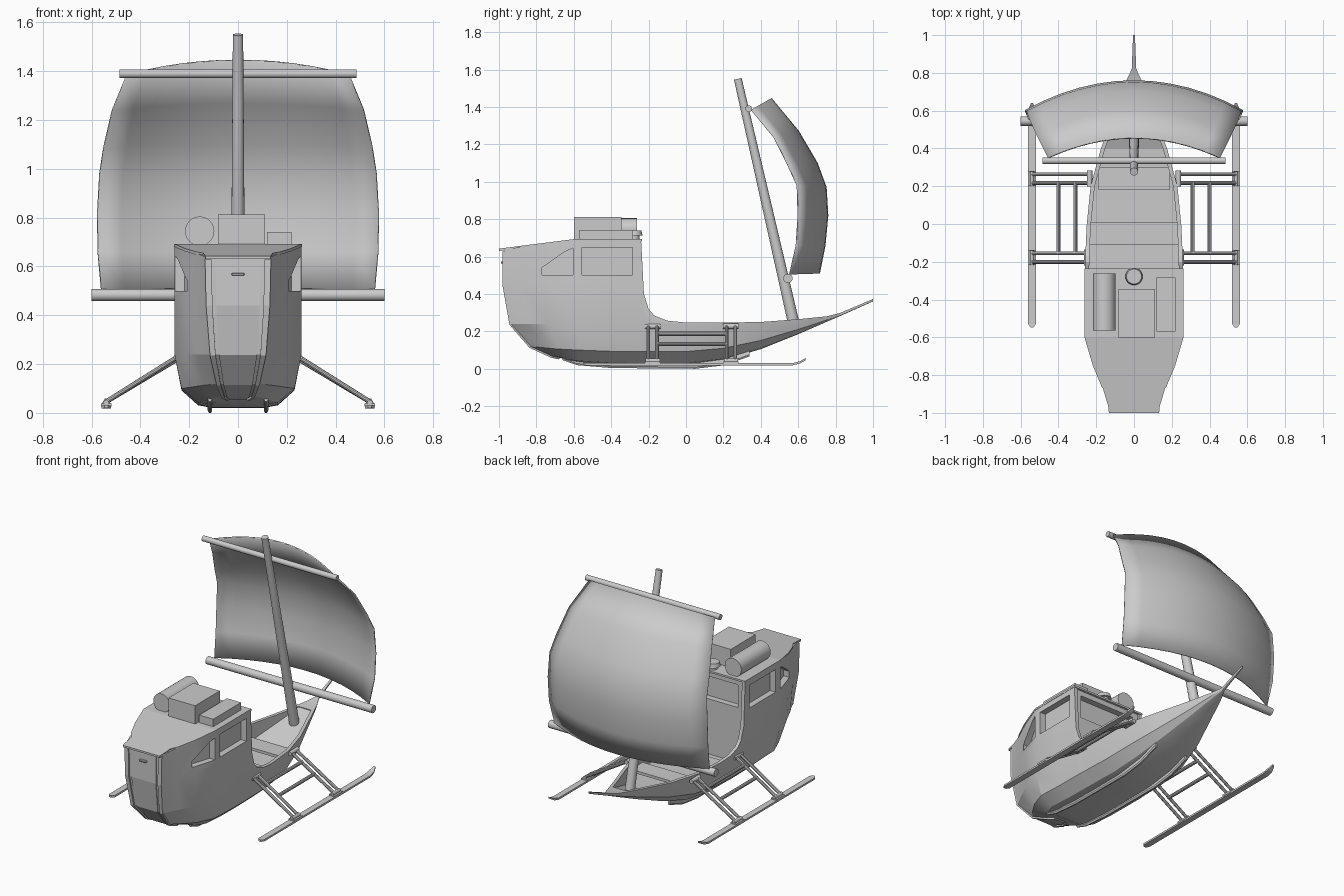
import bpy, bmesh, math
from mathutils import Vector

if "Cube" in bpy.data.objects:
    bpy.data.objects.remove(bpy.data.objects["Cube"])

def mesh_obj(name, verts, faces, smooth=None):
    me = bpy.data.meshes.new(name)
    me.from_pydata(verts, [], faces)
    bm = bmesh.new()
    bm.from_mesh(me)
    bmesh.ops.recalc_face_normals(bm, faces=bm.faces)
    bm.to_mesh(me)
    bm.free()
    ob = bpy.data.objects.new(name, me)
    bpy.context.collection.objects.link(ob)
    if smooth:
        smooth_obj(ob, smooth)
    return ob

def activate(ob):
    bpy.ops.object.select_all(action='DESELECT')
    ob.select_set(True)
    bpy.context.view_layer.objects.active = ob

def smooth_obj(ob, angle=30):
    activate(ob)
    bpy.ops.object.shade_smooth_by_angle(angle=math.radians(angle))

def loft(name, rings, smooth=None):
    n = len(rings[0])
    verts = [p for r in rings for p in r]
    faces = [(i*n+j, i*n+(j+1) % n, (i+1)*n+(j+1) % n, (i+1)*n+j)
             for i in range(len(rings)-1) for j in range(n)]
    # caps are strips joining left and right halves
    for base in (0, (len(rings)-1)*n):
        faces += [(base+j, base+j+1, base+n-2-j, base+n-1-j) for j in range(n//2-1)]
    return mesh_obj(name, verts, faces, smooth)

def box(name, x0, x1, y0, y1, z0, z1, bevel=0):
    ob = loft(name, [[(x0, y, z0), (x0, y, z1), (x1, y, z1), (x1, y, z0)] for y in (y0, y1)])
    if bevel:
        m = ob.modifiers.new('bevel', 'BEVEL')
        m.width, m.segments = bevel, 1
    return ob

def rod(name, a, b, r, r2=None, sides=16):
    a, b = Vector(a), Vector(b)
    bpy.ops.mesh.primitive_cone_add(vertices=sides, radius1=r, radius2=r if r2 is None else r2,
                                    depth=(b-a).length, location=(a+b)/2)
    ob = bpy.context.object
    ob.name = name
    ob.rotation_euler = (b-a).to_track_quat('Z', 'Y').to_euler()
    smooth_obj(ob, 35)
    return ob

def cut(ob, cutter):
    m = ob.modifiers.new('cut', 'BOOLEAN')
    m.operation, m.solver, m.object = 'DIFFERENCE', 'EXACT', cutter
    activate(ob)
    bpy.ops.object.modifier_apply(modifier=m.name)
    bpy.data.objects.remove(cutter)

# hull stations: y, half width, rim height, bottom height, stern rake
ST = [(-.97, .135, .64, .06, 1), (-.87, .165, .652, .05, .8), (-.75, .215, .67, .04, .45),
      (-.6, .26, .69, .032, .15), (-.4, .26, .69, .022, 0), (-.24, .26, .69, .02, 0),
      (-.225, .26, .40, .02, 0), (-.2, .258, .32, .02, 0), (-.17, .257, .285, .02, 0),
      (-.1, .255, .257, .02, 0), (0, .25, .247, .02, 0), (.2, .23, .247, .045, 0),
      (.4, .175, .25, .105, 0), (.6, .10, .265, .185, 0), (.75, .045, .28, .25, 0),
      (.82, .012, .297, .28, 0), (1, .005, .373, .36, 0)]
RAKE = (0, 0, .035, .14, .25, .29)

def lerp_st(y, k):
    for a, b in zip(ST, ST[1:]):
        if a[0] <= y <= b[0]:
            return a[k] + (b[k]-a[k])*(y-a[0])/(b[0]-a[0])

def half_section(i):
    y, w, zr, zb, s = ST[i]
    h = (zr if y > 0 else .245) - zb
    kn = zb + .97*h
    zs = (zr, (zr+kn)/2, kn, zb+.32*h, zb+.05*h, zb)
    ws = (1, .97, .85, .65, .5, .35) if i == 0 else (1, 1, 1, .89, .63, .4)
    return [(w*f, y+r*s, z) for f, r, z in zip(ws, RAKE, zs)]

def full(half):
    return half + [(-x, y, z) for x, y, z in reversed(half)]

hull = loft('hull_and_cabin', [full(half_section(i)) for i in range(len(ST))])

# open cockpit
rings = []
for y in (-.25, -.1, 0, .2, .4, .6, .69):
    w, zf = lerp_st(y, 1)-.022, max(.14, lerp_st(y, 3)+.045)
    rings.append([(w, y, 1), (w, y, zf), (-w, y, zf), (-w, y, 1)])
cut(hull, loft('cockpit_cutter', rings))

# recessed windows
SIDE = [[(-.555, .5), (-.285, .5), (-.285, .648), (-.555, .648)],
        [(-.77, .5), (-.605, .5), (-.605, .645), (-.65, .625), (-.77, .54)]]
for s in (-1, 1):
    for poly in SIDE:
        n = len(poly)
        v = [(s*(lerp_st(y, 1)-.04), y, z) for y, z in poly] + [(s*.4, y, z) for y, z in poly]
        f = [tuple(range(n)), tuple(range(n, 2*n))] + \
            [(j, (j+1) % n, n+(j+1) % n, n+j) for j in range(n)]
        cut(hull, mesh_obj('window_cutter', v, f))
cut(hull, box('front_window_cutter', -.2, .2, -.29, -.1, .5, .648))
smooth_obj(hull, 18)

# roof slab with overhang
loft('roof', [[(w, y, z), (w, y, z-.012), (-w, y, z-.012), (-w, y, z)]
              for y, w, z in ((-1, .133, .642), (-.9, .143, .655), (-.86, .172, .66),
                              (-.75, .218, .674), (-.6, .262, .693), (-.236, .262, .693))])

# stern door and its frame follow the raked stern
def stern_strip(name, f0, f1, t):
    pts = half_section(0)
    pts[0] = (pts[0][0], pts[0][1], .628)
    rings = []
    for i, (x, y, z) in enumerate(pts):
        oz = t*(0, 0, .4, .7, .9, 1)[i]
        oy = t*(1, 1, .9, .7, .4, .2)[i]
        rings.append([(x*f0, y+.01, z), (x*f0, y-oy, z-oz), (x*f1, y-oy, z-oz), (x*f1, y+.01, z)])
    return loft(name, rings)

stern_strip('stern_door', -.68, .68, .006)
stern_strip('door_frame_right', .8, 1, .01)
stern_strip('door_frame_left', -1, -.8, .01)
box('door_handle', -.026, .026, -.99, -.97, .562, .574, .003)

# cockpit benches
for name, y in (('rear_bench', -.05), ('front_bench', .24)):
    w = lerp_st(y+.06, 1)-.015
    box(name, -w, w, y-.06, y+.06, .185, .203)

# roof cargo
box('large_crate', -.082, .11, -.6, -.345, .685, .812)
box('flat_crate', .118, .22, -.57, -.283, .685, .742)
rod('bedroll', (-.157, -.565, .745), (-.157, -.262, .745), .06, sides=24)
rod('chimney_pipe', (0, -.278, .68), (0, -.278, .72), .03)
rod('chimney_cap', (0, -.278, .712), (0, -.278, .738), .046, .04, 20)

# mast and yards
rod('mast', (0, .588, .19), (0, .277, 1.55), .031, .021)
rod('upper_yard', (-.485, .335, 1.39), (.485, .335, 1.39), .018)
rod('lower_yard', (-.6, .545, .483), (.6, .545, .483), .025)

# sail rows: half width, edge y, edge z, centre y, centre z
ROWS = [(.455, .35, 1.385, .455, 1.445), (.515, .47, 1.24, .60, 1.27), (.55, .545, 1.09, .70, 1.10),
        (.567, .595, .98, .748, .97), (.576, .60, .82, .757, .82), (.574, .59, .66, .742, .66),
        (.56, .555, .505, .712, .51)]
N = 12
verts = []
for w, ye, ze, yc, zc in ROWS:
    for j in range(N+1):
        u = 2*j/N-1
        verts.append((w*u, yc+(ye-yc)*u*u, zc+(ze-zc)*u*u))
faces = [(i*(N+1)+j, i*(N+1)+j+1, (i+1)*(N+1)+j+1, (i+1)*(N+1)+j)
         for i in range(len(ROWS)-1) for j in range(N)]
sail = mesh_obj('sail', verts, faces, 40)
m = sail.modifiers.new('thickness', 'SOLIDIFY')
m.thickness, m.offset = .008, 0

# outriggers and keel runners on both sides
for s, side in ((-1, 'left'), (1, 'right')):
    rings = []
    for y, z, w in ((-.548, .026, .008), (-.53, .024, .02), (.57, .024, .02),
                    (.61, .034, .017), (.64, .052, .006)):
        rings.append([(s*.54+w, y, z+.006), (s*.54+w, y, z-.006),
                      (s*.54-w, y, z-.006), (s*.54-w, y, z+.006)])
    loft('ski_' + side, rings)
    for k, yc in (('rear', -.178), ('front', .24)):
        xi = .25 if k == 'rear' else .235
        for d in (-.023, .023):
            rod(f'{k}_arm_{side}', (s*xi, yc+d, .228), (s*.54, yc+d, .046), .01, sides=10)
        rod(f'{k}_arm_hinge_{side}', (s*xi, yc-.042, .227), (s*xi, yc+.042, .227), .014, sides=12)
        rod(f'{k}_ski_hinge_{side}', (s*.54, yc-.038, .043), (s*.54, yc+.038, .043), .011, sides=12)
        box(f'{k}_ski_foot_{side}', s*.54-.022, s*.54+.022, yc-.04, yc+.04, .026, .038)
    for x, z in ((.31, .187), (.40, .132)):
        rod(f'rung_{side}', (s*x, -.16, z), (s*x, .22, z), .011, sides=10)
    rings = []
    for y, z in ((-.66, .055), (-.58, .028), (-.4, .013), (.05, .009), (.2, .027), (.34, .075)):
        rings.append([(s*.115+.006, y, z+.028), (s*.115+.009, y, z), (s*.115+.004, y, z-.009),
                      (s*.115-.004, y, z-.009), (s*.115-.009, y, z), (s*.115-.006, y, z+.028)])
    loft('keel_runner_' + side, rings)
